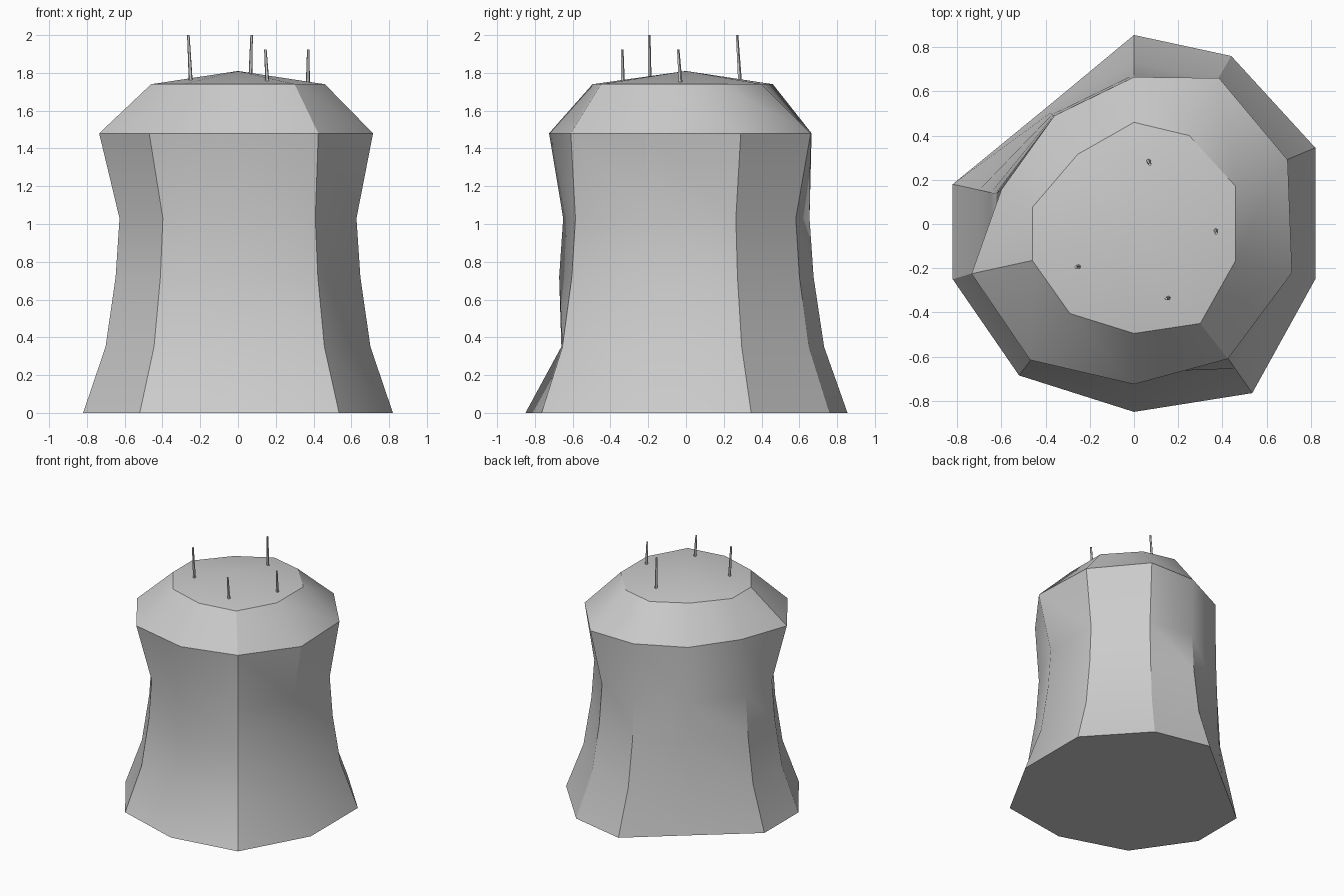
import bpy, bmesh
from mathutils import Vector

if "Cube" in bpy.data.objects:
    bpy.data.objects.remove(bpy.data.objects["Cube"])


def make_object(name, bm, angle):
    bmesh.ops.recalc_face_normals(bm, faces=bm.faces)
    mesh = bpy.data.meshes.new(name)
    bm.to_mesh(mesh)
    bm.free()
    obj = bpy.data.objects.new(name, mesh)
    bpy.context.collection.objects.link(obj)
    bpy.ops.object.select_all(action='DESELECT')
    obj.select_set(True)
    bpy.context.view_layer.objects.active = obj
    bpy.ops.object.shade_smooth_by_angle(angle=angle)
    return obj


def loft(bm, rings):
    rows = [[bm.verts.new(p) for p in ring] for ring in rings]
    n = len(rows[0])
    for a, b in zip(rows, rows[1:]):
        for i in range(n):
            j = (i + 1) % n
            bm.faces.new((a[i], a[j], b[j], b[i]))
    return rows


# Stump outline at the ground, clockwise from the back
base = [(0, 0.855), (0.44, 0.76), (0.82, 0.345), (0.82, -0.25), (0.535, -0.765),
        (0, -0.85), (-0.52, -0.685), (-0.82, -0.25), (-0.82, 0.18), (-0.38, 0.54)]
# Swollen shoulder and flat cut outlines
shoulder = [(0, 0.665), (0.385, 0.66), (0.695, 0.29), (0.715, -0.22), (0.425, -0.61),
            (0, -0.725), (-0.47, -0.615), (-0.735, -0.225), (-0.60, 0.155), (-0.36, 0.49)]
rim = [(0, 0.46), (0.25, 0.40), (0.46, 0.17), (0.46, -0.165), (0.30, -0.45),
       (0, -0.495), (-0.29, -0.405), (-0.46, -0.165), (-0.46, 0.075), (-0.255, 0.315)]

# Flared lower trunk: scaled copies of the ground outline
rings = []
for z, s in ((0, 1), (0.35, 0.855), (0.72, 0.79), (1.03, 0.765)):
    ring = [Vector((x * s, y * s, z)) for x, y in base]
    if z > 0:
        ring[9] = Vector((-0.385 + 0.02 * z, 0.51 - 0.02 * z, z))
    if z == 0.35:
        ring[5].y = -0.66
    rings.append(ring)
rings.append([Vector((x, y, 1.48)) for x, y in shoulder])
rings.append([Vector((x, y, 1.74)) for x, y in rim])

bm = bmesh.new()
rows = loft(bm, rings)
bm.faces.new(rows[0])
# Shallow peaked top
peak = bm.verts.new((0, 0, 1.81))
for i in range(10):
    bm.faces.new((rows[-1][i], rows[-1][(i + 1) % 10], peak))
make_object("trunk", bm, 0.56)

# Thin leaning tapered pegs standing on the top: foot, tip
pegs = [((-0.25, -0.193, 1.75), (-0.263, -0.195, 2.0)),
        ((0.065, 0.285, 1.75), (0.072, 0.27, 2.0)),
        ((0.155, -0.335, 1.75), (0.145, -0.338, 1.925)),
        ((0.37, -0.03, 1.75), (0.372, -0.042, 1.925))]
for k, (foot, tip) in enumerate(pegs):
    bm = bmesh.new()
    r = bmesh.ops.create_cone(bm, cap_ends=True, segments=5, radius1=0.011,
                              radius2=0.007, depth=1)
    for v in r["verts"]:
        t = v.co.z + 0.5
        centre = Vector(foot).lerp(Vector(tip), t)
        v.co = Vector((v.co.x, v.co.y, 0)) + centre
    make_object("peg_%d" % (k + 1), bm, 0.56)
